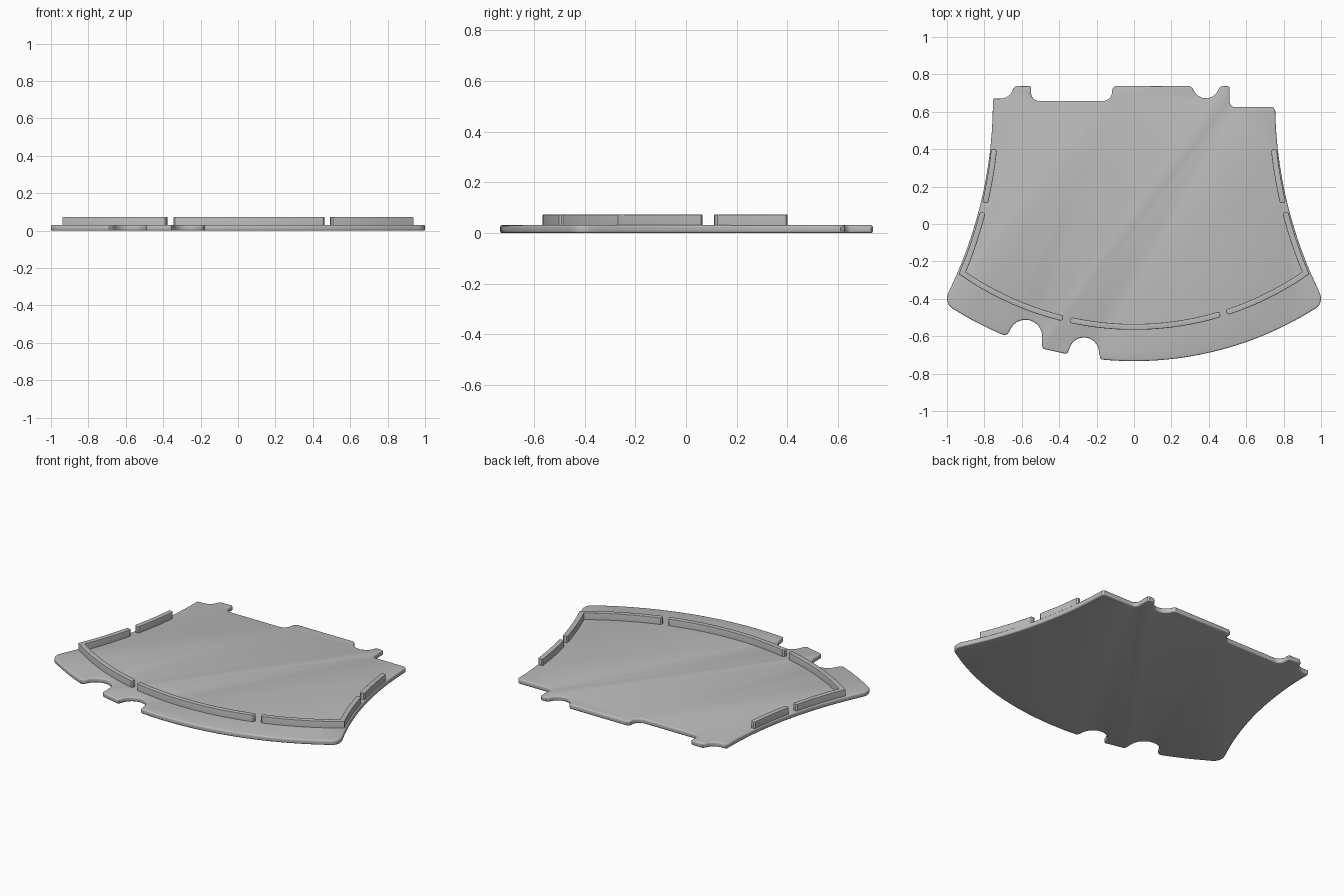
import bpy, bmesh, math
from mathutils import Vector

if "Cube" in bpy.data.objects:
    bpy.data.objects.remove(bpy.data.objects["Cube"])

grey = bpy.data.materials.new("plain_grey")
grey.use_nodes = True
colour = (0.5, 0.5, 0.5, 1)
grey.diffuse_color = colour
grey.node_tree.nodes["Principled BSDF"].inputs["Base Color"].default_value = colour


def arc(a, m, b, n=8):
    """Points on the circle through a, m and b, running from a to b."""
    a, m, b = Vector(a), Vector(m), Vector(b)
    p, q = m - a, b - a
    d = 2 * p.cross(q)
    c = a + Vector((q.y * p.dot(p) - p.y * q.dot(q), p.x * q.dot(q) - q.x * p.dot(p))) / d
    start = a - c
    turn = math.atan2(start.cross(b - c), start.dot(b - c))
    out = []
    for i in range(n + 1):
        t = turn * i / n
        out.append(c + Vector((start.x * math.cos(t) - start.y * math.sin(t),
                               start.x * math.sin(t) + start.y * math.cos(t))))
    return out


def slab(name, outline, z0, z1, bevel, both_rims):
    """Extrude an outline upward and round its rims."""
    bm = bmesh.new()
    face = bm.faces.new([bm.verts.new((x, y, z0)) for x, y in outline])
    ext = bmesh.ops.extrude_face_region(bm, geom=[face])
    top = [v for v in ext["geom"] if isinstance(v, bmesh.types.BMVert)]
    bmesh.ops.translate(bm, verts=top, vec=(0, 0, z1 - z0))
    if len(bm.faces) == len(outline) + 1:
        bm.faces.new([v for v in bm.verts if v not in top])
    bmesh.ops.recalc_face_normals(bm, faces=bm.faces)
    heights = (z0, z1) if both_rims else (z1,)
    rims = [e for e in bm.edges
            if any(all(abs(v.co.z - h) < 1e-5 for v in e.verts) for h in heights)]
    bmesh.ops.bevel(bm, geom=rims, offset=bevel, segments=3, profile=0.5,
                    affect='EDGES', clamp_overlap=False)
    mesh = bpy.data.meshes.new(name)
    bm.to_mesh(mesh)
    bm.free()
    obj = bpy.data.objects.new(name, mesh)
    mesh.materials.append(grey)
    bpy.context.collection.objects.link(obj)
    bpy.ops.object.select_all(action='DESELECT')
    obj.select_set(True)
    bpy.context.view_layer.objects.active = obj
    bpy.ops.object.shade_smooth_by_angle(angle=math.radians(35))
    return obj


def front_edge(x):
    return (x, 1.08 - math.sqrt(1.813 ** 2 - x * x))


# Base plate outline, clockwise from the back left corner
side = arc((0.755, 0.61), (0.82, 0.11), (0.985, -0.35), 24)
outline = [(-0.75, 0.67)]
outline += arc((-0.72, 0.67), (-0.665, 0.69), (-0.645, 0.725))
outline += [(-0.632, 0.737), (-0.557, 0.737), (-0.55, 0.73)]
outline += arc((-0.55, 0.70), (-0.536, 0.669), (-0.505, 0.657))
outline += arc((-0.17, 0.657), (-0.133, 0.671), (-0.117, 0.71))
outline += [(-0.113, 0.727), (-0.10, 0.737), (0.30, 0.737), (0.313, 0.727)]
outline += arc((0.318, 0.715), (0.385, 0.672), (0.45, 0.715))
outline += [(0.455, 0.727), (0.468, 0.737), (0.503, 0.737), (0.511, 0.73)]
outline += arc((0.511, 0.655), (0.519, 0.634), (0.54, 0.625))
outline += [(0.742, 0.625)]
outline += side
outline += arc((0.995, -0.375), (0.994, -0.425), (0.965, -0.456))
outline += arc(front_edge(0.95), front_edge(0.4), front_edge(-0.165), 32)
# Two front notches
outline += [(-0.178, -0.722)]
outline += arc((-0.187, -0.69), (-0.267, -0.607), (-0.345, -0.665), 14)
outline += [(-0.355, -0.69), (-0.366, -0.694)]
outline += [(-0.482, -0.668), (-0.491, -0.658)]
outline += arc((-0.491, -0.61), (-0.58, -0.512), (-0.662, -0.565), 14)
outline += [(-0.675, -0.588), (-0.69, -0.595)]
outline += arc(front_edge(-0.705), front_edge(-0.83), front_edge(-0.95), 10)
outline += arc((-0.965, -0.456), (-0.994, -0.425), (-0.995, -0.375))
outline += [(-x, y) for x, y in reversed(side)]
outline += [(-0.755, 0.662)]
slab("base_plate", outline, 0, 0.031, 0.008, True)


def rib(name, path, width=0.031):
    """Raised wall following a path, with mitred bends and softened ends."""
    pts = [Vector(p) for p in path]
    pts.insert(1, pts[0] + (pts[1] - pts[0]).normalized() * 0.008)
    pts.insert(-1, pts[-1] + (pts[-2] - pts[-1]).normalized() * 0.008)
    left, right = [], []
    for i, p in enumerate(pts):
        before = (p - pts[i - 1]).normalized() if i else (pts[1] - p).normalized()
        after = (pts[i + 1] - p).normalized() if i < len(pts) - 1 else before
        n = (before + after).normalized()
        half = width / 2 / n.dot(before)
        if i in (0, len(pts) - 1):
            half *= 0.5
        offset = Vector((-n.y, n.x)) * half
        left.append(p + offset)
        right.append(p - offset)
    slab(name, left + right[::-1], 0.025, 0.073, 0.003, False)


def span(a, b, n):
    return [a + (b - a) * i / n for i in range(n + 1)]


def front_rib_point(x):
    return (x, 1.057 - math.sqrt(1.607 ** 2 - x * x))


# Side and corner ribs, mirrored; the front gaps are not symmetrical
rib_side = arc((0.748, 0.4), (0.802, 0.09), (0.918, -0.262), 40)
upper = [p for p in rib_side if p.y > 0.11]
lower = [p for p in rib_side if p.y < 0.075]
for label, sign, end in (("left", 1, 0.495), ("right", -1, 0.38)):
    rib(label + "_side_rib", [(sign * p.x, p.y) for p in upper])
    front = [front_rib_point(sign * x) for x in span(0.918, end, 12)]
    rib(label + "_corner_rib", [(sign * p.x, p.y) for p in lower[:-1]] + front)

# Front centre rib
rib("front_rib", [front_rib_point(x) for x in span(-0.342, 0.46, 20)])
